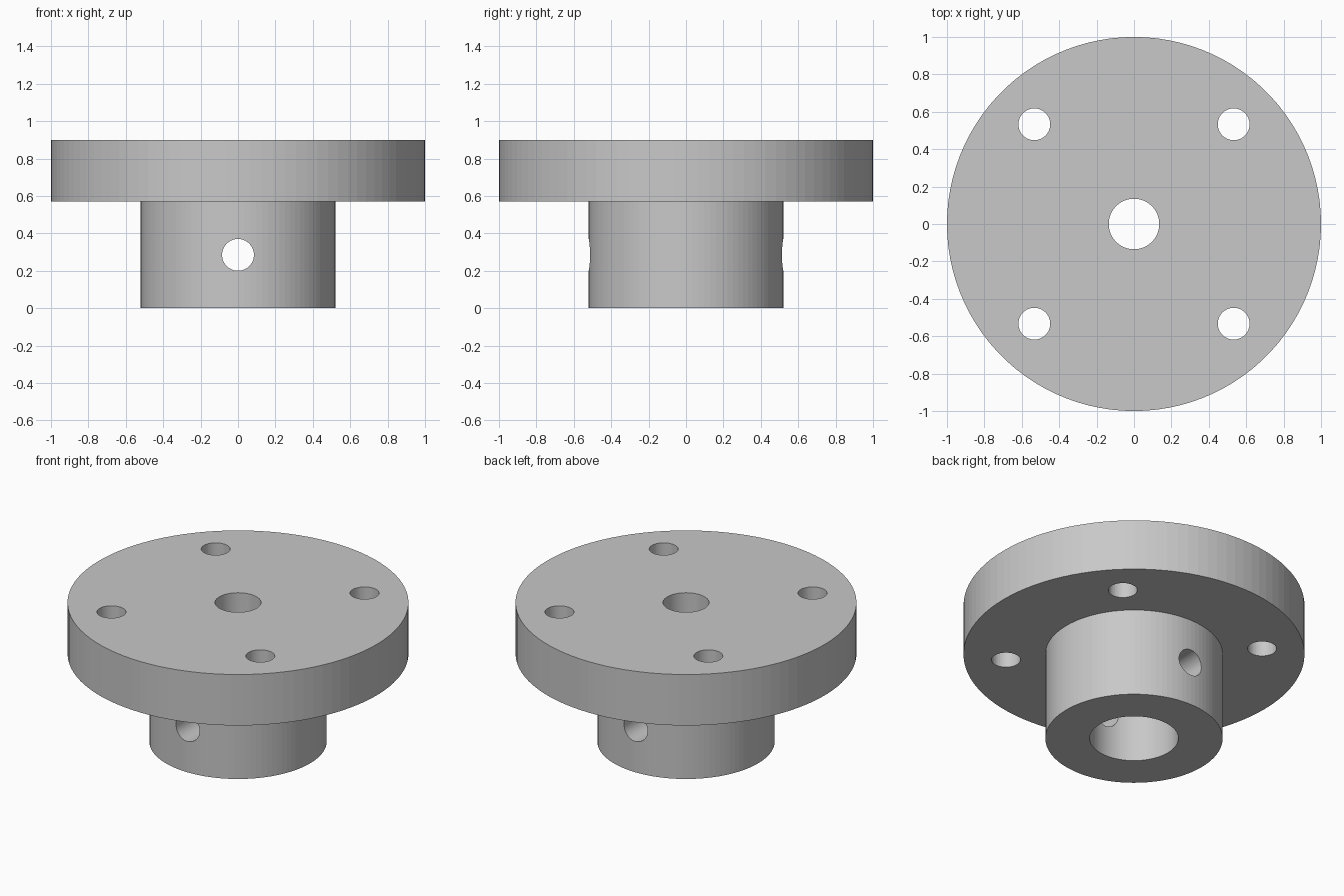
import bpy
import bmesh
from math import tau, pi
from mathutils import Matrix, Vector

if "Cube" in bpy.data.objects:
    bpy.data.objects.remove(bpy.data.objects["Cube"], do_unlink=True)

SEGMENTS = 100
HUB_TOP, TOP = 0.57, 0.9
HUB_R, BORE_R, PILOT_R, HOLE_R = 0.52, 0.26, 0.135, 0.085
BOLT = 0.533

grey = bpy.data.materials.new("light grey metal")
grey.use_nodes = True
colour = (0.58, 0.58, 0.58, 1)
grey.diffuse_color = colour
grey.node_tree.nodes["Principled BSDF"].inputs["Base Color"].default_value = colour


def add_object(name, bm):
    bmesh.ops.recalc_face_normals(bm, faces=bm.faces)
    mesh = bpy.data.meshes.new(name)
    bm.to_mesh(mesh)
    bm.free()
    mesh.materials.append(grey)
    obj = bpy.data.objects.new(name, mesh)
    bpy.context.scene.collection.objects.link(obj)
    return obj


# Flange, hub, stepped bore: one closed profile turned about z
profile = [(BORE_R, 0), (HUB_R, 0), (HUB_R, HUB_TOP), (1, HUB_TOP),
           (1, TOP), (PILOT_R, TOP), (PILOT_R, HUB_TOP), (BORE_R, HUB_TOP)]
bm = bmesh.new()
verts = [bm.verts.new((r, 0, z)) for r, z in profile]
edges = [bm.edges.new((a, b)) for a, b in zip(verts, verts[1:] + verts[:1])]
bmesh.ops.spin(bm, geom=verts + edges, cent=(0, 0, 0), axis=(0, 0, 1),
               angle=tau, steps=SEGMENTS, use_merge=True)
bmesh.ops.remove_doubles(bm, verts=bm.verts, dist=0.0001)
body = add_object("flanged_hub", bm)

# Cutters: four bolt holes and one cross hole through the hub
bm = bmesh.new()


def drill(matrix, depth):
    bmesh.ops.create_cone(bm, cap_ends=True, segments=48, radius1=HOLE_R,
                          radius2=HOLE_R, depth=depth, matrix=matrix)


for x in (-BOLT, BOLT):
    for y in (-BOLT, BOLT):
        drill(Matrix.Translation((x, y, (HUB_TOP + TOP) / 2)), 0.6)
drill(Matrix.Translation((0, 0, HUB_TOP / 2)) @ Matrix.Rotation(pi / 2, 4, "X"), 1.4)
cutter = add_object("hole_cutter", bm)
cutter.hide_render = True

boolean = body.modifiers.new("holes", "BOOLEAN")
boolean.operation = "DIFFERENCE"
boolean.solver = "EXACT"
boolean.object = cutter

# Apply the cut and discard the cutter
bpy.context.view_layer.update()
cut_mesh = bpy.data.meshes.new_from_object(
    body.evaluated_get(bpy.context.evaluated_depsgraph_get()))
body.modifiers.clear()
body.data = cut_mesh
bpy.data.objects.remove(cutter, do_unlink=True)
